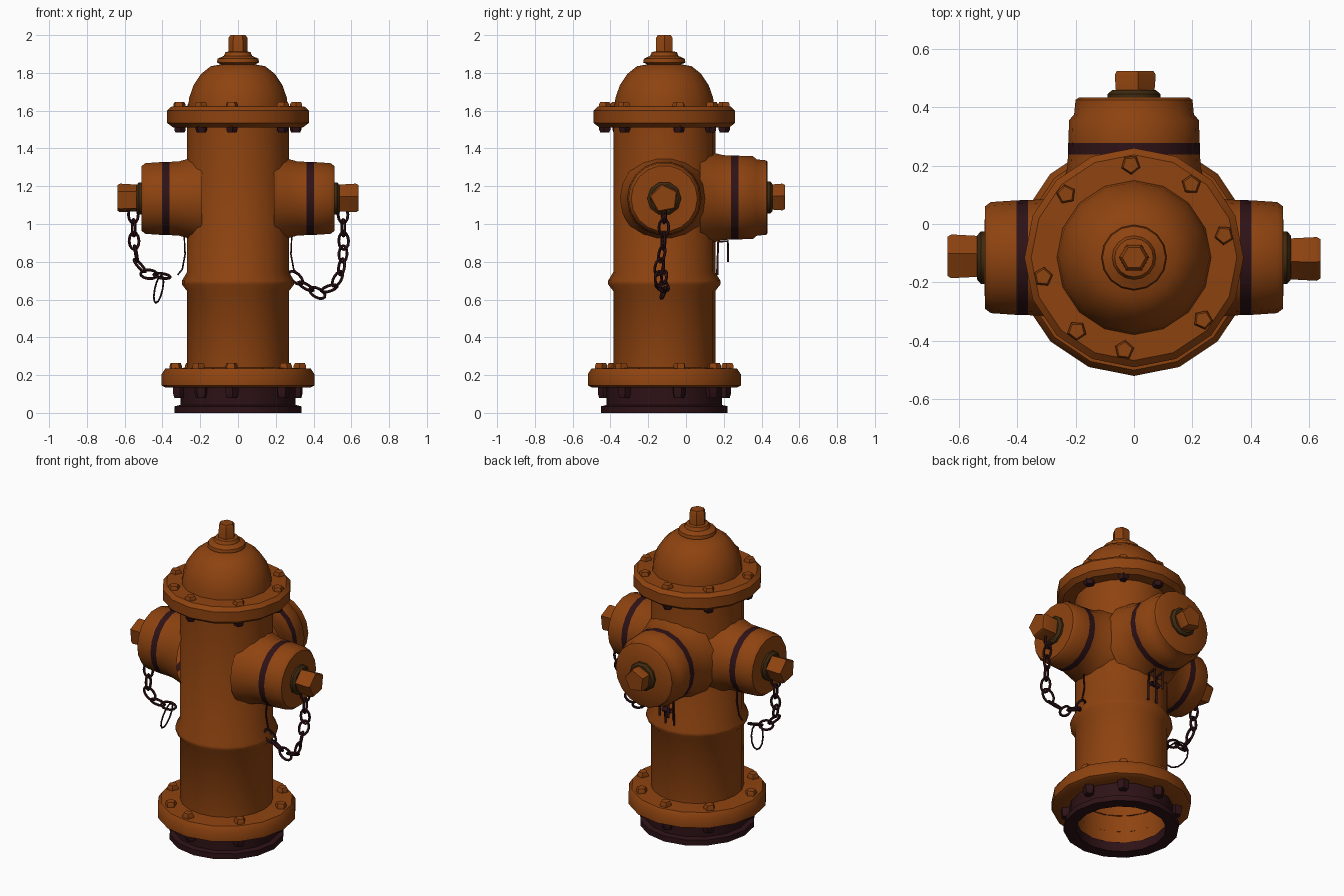
import bpy, bmesh, math
from mathutils import Vector, Matrix

if "Cube" in bpy.data.objects:
    bpy.data.objects.remove(bpy.data.objects["Cube"])

CY = -0.115   # y of the main vertical axis


def material(name, rgb):
    m = bpy.data.materials.new(name)
    m.diffuse_color = (*rgb, 1)
    m.use_nodes = True
    m.node_tree.nodes["Principled BSDF"].inputs["Base Color"].default_value = m.diffuse_color
    return m


ORANGE = material("rusty orange", (0.27, 0.056, 0.005))
DARK = material("dark brown iron", (0.027, 0.006, 0.008))
OLIVE = material("olive brown", (0.05, 0.023, 0.005))
MATS = [ORANGE, DARK, OLIVE]


def finish(name, bm, angle=40):
    me = bpy.data.meshes.new(name)
    bm.to_mesh(me)
    bm.free()
    for m in MATS:
        me.materials.append(m)
    ob = bpy.data.objects.new(name, me)
    bpy.context.collection.objects.link(ob)
    bpy.ops.object.select_all(action='DESELECT')
    ob.select_set(True)
    bpy.context.view_layer.objects.active = ob
    bpy.ops.object.shade_smooth_by_angle(angle=math.radians(angle))
    return ob


def frame(origin, direction):
    q = Vector(direction).to_track_quat('Z', 'Y')
    return Matrix.Translation(origin) @ q.to_matrix().to_4x4()


def lathe(bm, profile, mat4, sides=16, color=0, stripes=(), turn=0, cap=False):
    """Revolve (radius, height) points; stripes maps profile segments to colours."""
    stripes = dict(stripes)
    rings = []
    for r, h in profile:
        rings.append([bm.verts.new(mat4 @ Vector((r * math.cos(a), r * math.sin(a), h)))
                      for a in (turn + 2 * math.pi * i / sides for i in range(sides))])
    for k in range(len(rings) - 1):
        for i in range(sides):
            j = (i + 1) % sides
            f = bm.faces.new((rings[k][i], rings[k][j], rings[k + 1][j], rings[k + 1][i]))
            f.material_index = stripes.get(k, color)
    if cap:
        f = bm.faces.new(rings[-1])
        f.material_index = color


def bolt_ring(name, radius, z0, z1, size, color, down=False):
    # irregularly spaced five-sided bolts
    bm = bmesh.new()
    for deg in (92, 52, 14, -42, 264, 232, 192, 137):
        a = math.radians(deg)
        pos = (radius * math.cos(a), CY + radius * math.sin(a), z1 if down else z0)
        h = z1 - z0
        lathe(bm, [(size, 0), (size, h * 0.6), (size * 0.8, h)],
              frame(pos, (0, 0, -1 if down else 1)), 5, color, turn=a, cap=True)
    finish(name, bm, 30)


up = frame((0, CY, 0), (0, 0, 1))

# Foot ring, open in the middle
bm = bmesh.new()
lathe(bm, [(0.262, 0.06), (0.262, 0.0), (0.335, 0.0), (0.335, 0.035), (0.305, 0.042),
           (0.305, 0.14)], up, 16, 1)
finish("foot_ring", bm)

# Hollow barrel with its raised belt
bm = bmesh.new()
lathe(bm, [(0.266, 0.04), (0.27, 0.23), (0.27, 0.645), (0.297, 0.68), (0.297, 0.70),
           (0.27, 0.745), (0.27, 1.53)], up, 20)
finish("barrel", bm)

# Base flange
bm = bmesh.new()
lathe(bm, [(0.27, 0.135), (0.385, 0.135), (0.405, 0.145), (0.405, 0.205), (0.385, 0.235),
           (0.265, 0.24)], up, 16)
finish("base_flange", bm)

# Bonnet: brim, dome, stepped collar
bm = bmesh.new()
lathe(bm, [(0.265, 1.515), (0.345, 1.512), (0.375, 1.535), (0.375, 1.60), (0.352, 1.622),
           (0.264, 1.625), (0.258, 1.67), (0.235, 1.735), (0.195, 1.795), (0.145, 1.835),
           (0.09, 1.845), (0.112, 1.855), (0.108, 1.875), (0.075, 1.89), (0.066, 1.91),
           (0.04, 1.915)], up, 16)
finish("bonnet", bm)

# Operating nut on top
bm = bmesh.new()
lathe(bm, [(0.052, 1.89), (0.05, 1.985), (0.04, 2.0)], up, 6, cap=True)
finish("top_nut", bm, 30)

bolt_ring("bonnet_bolts", 0.318, 1.615, 1.645, 0.034, 0)
bolt_ring("bonnet_nuts", 0.315, 1.485, 1.52, 0.032, 1, True)
bolt_ring("base_bolts", 0.338, 0.23, 0.265, 0.034, 0)
bolt_ring("base_nuts", 0.318, 0.08, 0.14, 0.036, 1, True)

# Outlets: flared neck, dark band, cap, collar and five-sided nut
side = [(0.235, 0.19), (0.213, 0.265), (0.199, 0.315), (0.197, 0.362), (0.196, 0.402),
        (0.19, 0.49), (0.175, 0.51), (0.05, 0.512)]
rear = [(0.265, 0.19), (0.24, 0.265), (0.228, 0.31), (0.226, 0.352), (0.225, 0.392),
        (0.222, 0.47), (0.205, 0.49), (0.2, 0.54), (0.19, 0.547), (0.05, 0.548)]
for name, d, z, prof, nut in (("right", (1, 0, 0), 1.135, side, 0.08),
                              ("left", (-1, 0, 0), 1.135, side, 0.08),
                              ("rear", (0, 1, 0), 1.14, rear, 0.075)):
    m = frame((0, CY, z), d)
    face = prof[-1][1]
    bm = bmesh.new()
    lathe(bm, prof, m, 18, 0, {3: 1})
    finish(name + "_outlet", bm)
    bm = bmesh.new()
    lathe(bm, [(0.09, face - 0.01), (0.09, face + 0.012), (0.075, face + 0.025),
               (0.04, face + 0.026)], m, 10, 2)
    finish(name + "_collar", bm)
    bm = bmesh.new()
    lathe(bm, [(nut * 0.92, face), (nut, 0.625), (nut * 0.9, 0.638)], m, 5, 0,
          turn=0.5, cap=True)
    finish(name + "_cap_nut", bm, 30)


def link(bm, pos, direction, roll, length, width, wire):
    # one oval chain link: a bent tube of five sides
    m = frame(pos, direction) @ Matrix.Rotation(roll, 4, 'Z')
    n, s, rings = 12, 5, []
    for i in range(n):
        a = 2 * math.pi * i / n
        out = Vector((math.cos(a), 0, math.sin(a)))
        c = Vector((width * out.x, 0, length * out.z))
        rings.append([bm.verts.new(m @ (c + wire * (math.cos(b) * out
                      + math.sin(b) * Vector((0, 1, 0)))))
                      for b in (2 * math.pi * k / s for k in range(s))])
    for i in range(n):
        p, q = rings[i], rings[(i + 1) % n]
        for k in range(s):
            f = bm.faces.new((p[k], p[(k + 1) % s], q[(k + 1) % s], q[k]))
            f.material_index = 1
    bmesh.ops.recalc_face_normals(bm, faces=bm.faces)


def chain(name, pts, step=0.07):
    # links at even spacing along a polyline, every second one turned
    pts = [Vector(p) for p in pts]
    bm = bmesh.new()
    dist, nxt, count = 0.0, 0.03, 0
    for a, b in zip(pts, pts[1:]):
        seg = (b - a).length
        while nxt <= dist + seg:
            link(bm, a.lerp(b, (nxt - dist) / seg), b - a,
                 0.5 + (math.pi / 2) * (count % 2), 0.045, 0.027, 0.008)
            nxt += step
            count += 1
        dist += seg
    return bm


def wire(name, pts, thick=0.006):
    cu = bpy.data.curves.new(name, 'CURVE')
    cu.dimensions = '3D'
    cu.bevel_depth = thick
    cu.bevel_resolution = 1
    sp = cu.splines.new('POLY')
    sp.points.add(len(pts) - 1)
    for p, co in zip(sp.points, pts):
        p.co = (*co, 1)
    cu.materials.append(DARK)
    ob = bpy.data.objects.new(name, cu)
    bpy.context.collection.objects.link(ob)
    bpy.ops.object.select_all(action='DESELECT')
    ob.select_set(True)
    bpy.context.view_layer.objects.active = ob
    bpy.ops.object.convert(target='MESH')


# Side chains
bm = chain("right_chain", [(0.555, CY, 1.08), (0.56, -0.12, 0.88), (0.545, -0.15, 0.74),
                           (0.50, -0.14, 0.665), (0.42, -0.12, 0.635), (0.35, -0.115, 0.675),
                           (0.29, CY, 0.73)])
finish("right_chain", bm)
bm = chain("left_chain", [(-0.555, CY, 1.08), (-0.55, -0.12, 0.90), (-0.53, -0.15, 0.79),
                          (-0.48, -0.14, 0.735), (-0.36, -0.12, 0.72)])
link(bm, (-0.42, -0.12, 0.655), (0.2, 0.05, 1), 0, 0.075, 0.085, 0.005)
finish("left_chain", bm)

# Thin hooks holding the chains to the barrel
for name, s in (("right", 1), ("left", -1)):
    wire(name + "_chain_hook", [(s * 0.315, CY, 0.945), (s * 0.285, CY, 0.94),
                                (s * 0.28, CY, 0.84), (s * 0.295, CY, 0.76),
                                (s * 0.32, CY, 0.73)], 0.005)
for name, x in (("a", -0.03), ("b", 0.03)):
    wire("rear_hook_" + name, [(x, 0.165, 0.73), (x, 0.17, 0.905), (x, 0.222, 0.91),
                               (x, 0.222, 0.80)], 0.007)
wire("rear_hook_bar", [(-0.03, 0.19, 0.83), (0.03, 0.19, 0.83)], 0.015)
